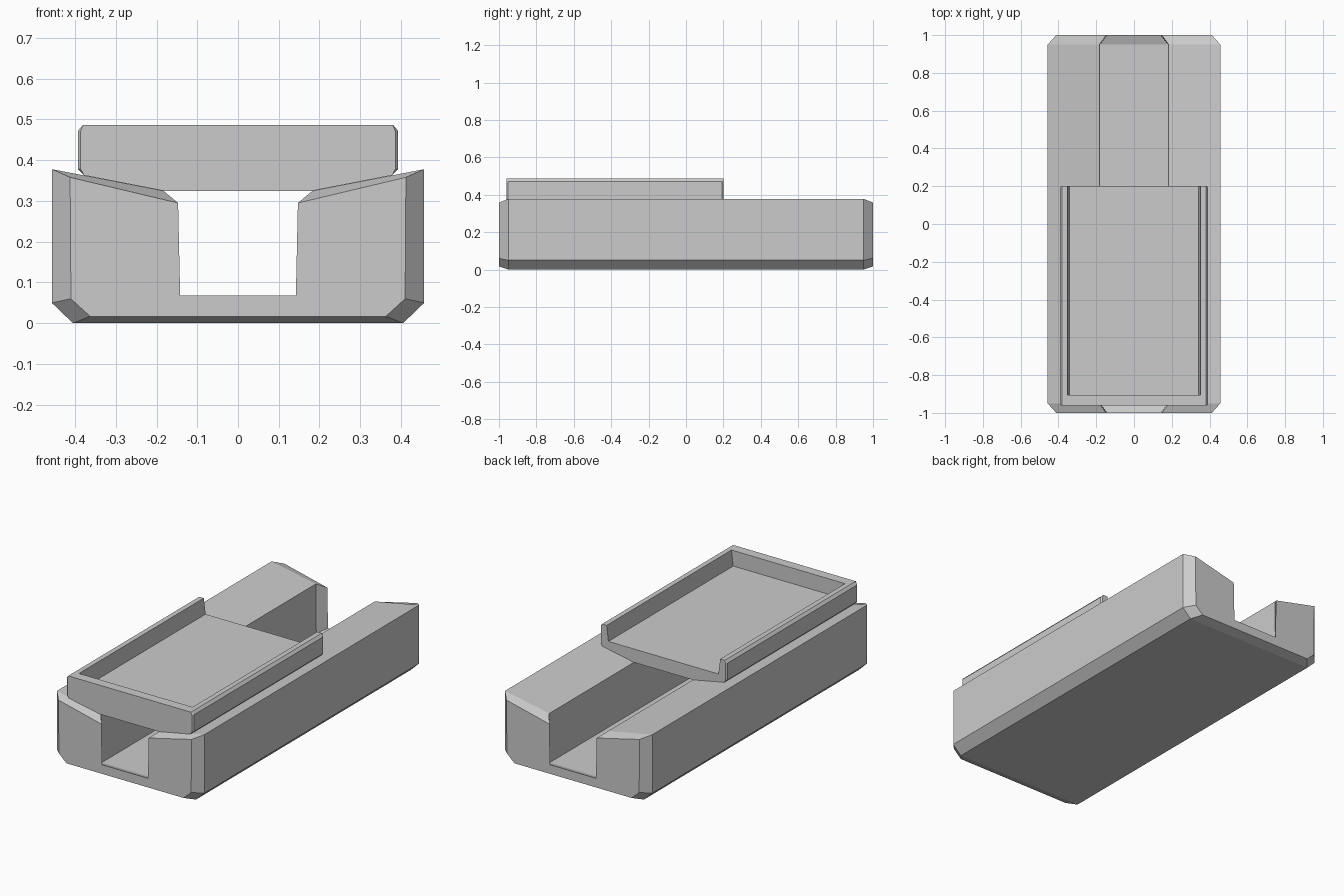
import bpy, bmesh

if "Cube" in bpy.data.objects:
    bpy.data.objects.remove(bpy.data.objects["Cube"])


def loft(name, sections):
    """Skin mirrored half profiles (x, z) placed along y, with capped ends."""
    bm = bmesh.new()
    rings = []
    for y, half in sections:
        outline = half + [(-x, z) for x, z in reversed(half)]
        rings.append([bm.verts.new((x, y, z)) for x, z in outline])
    n = len(rings[0])
    for a, b in zip(rings, rings[1:]):
        for i in range(n):
            j = (i + 1) % n
            bm.faces.new((a[i], a[j], b[j], b[i]))
    bm.faces.new(rings[0])
    bm.faces.new(rings[-1])
    bmesh.ops.recalc_face_normals(bm, faces=bm.faces)
    mesh = bpy.data.meshes.new(name)
    bm.to_mesh(mesh)
    bm.free()
    obj = bpy.data.objects.new(name, mesh)
    bpy.context.collection.objects.link(obj)
    return obj


# Channelled base: full section with smaller, chamfered ends
full = [(0.405, 0), (0.457, 0.05), (0.457, 0.378), (0.183, 0.325), (0.18, 0.05)]
end = [(0.363, 0.017), (0.41, 0.06), (0.412, 0.358), (0.147, 0.295), (0.142, 0.068)]
loft("channel_base", [(-1, end), (-0.95, full), (0.95, full), (1, end)])

# Tray: shallow floor and two side rails, open at the back
tray = [(0.183, 0.325), (0.378, 0.363), (0.393, 0.378), (0.393, 0.472),
        (0.380, 0.487), (0.352, 0.487), (0.341, 0.40)]
tray_end = [(min(x, 0.386), z) for x, z in tray]
loft("tray", [(-0.96, tray_end), (-0.952, tray), (0.192, tray), (0.2, tray_end)])

# Wall closing the front of the tray between the rails
wall = [(0.341, 0.40), (0.352, 0.487)]
loft("tray_front_wall", [(-0.96, wall), (-0.905, wall)])
